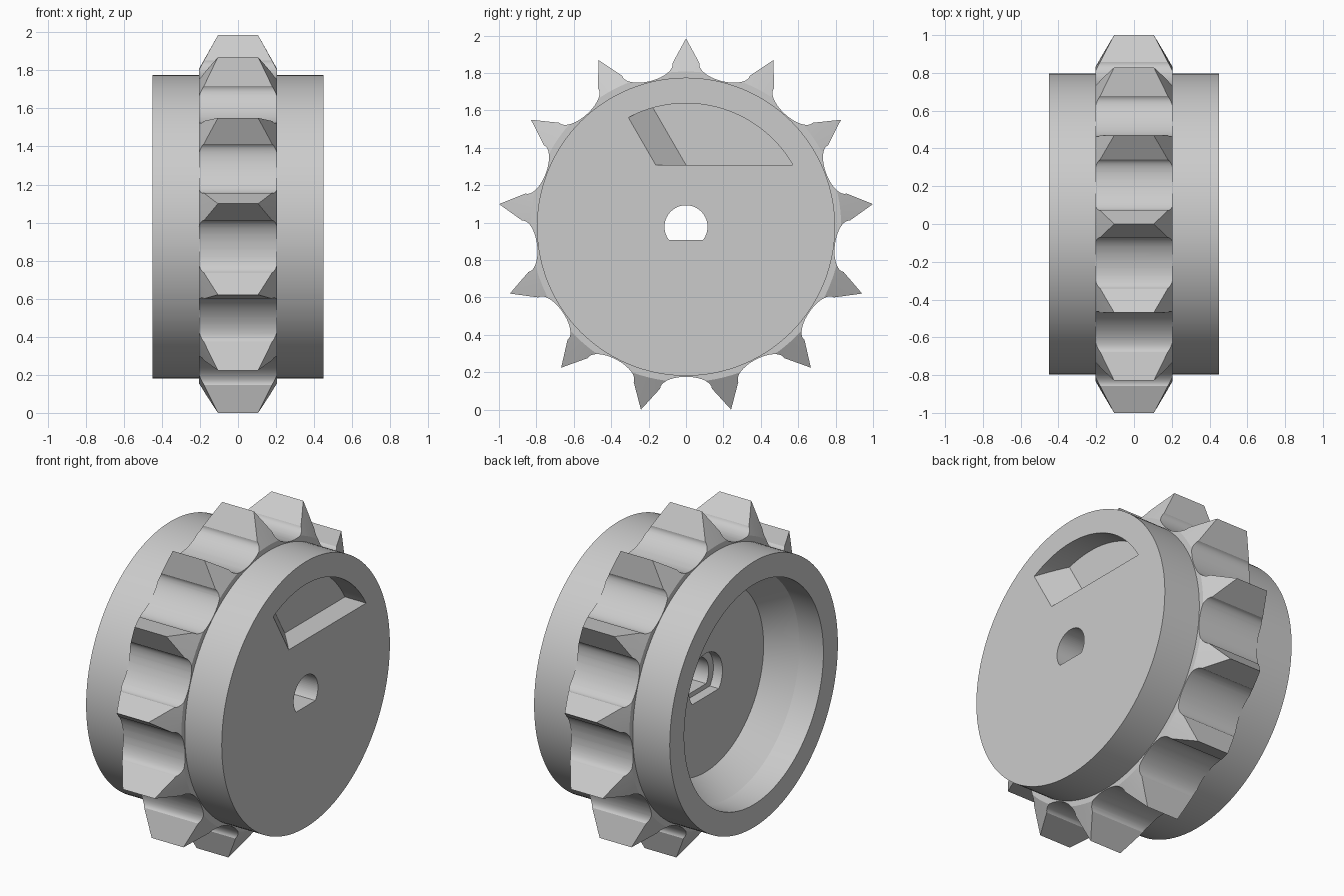
import bpy, bmesh, math
from mathutils import Matrix, Vector

if "Cube" in bpy.data.objects:
    bpy.data.objects.remove(bpy.data.objects["Cube"], do_unlink=True)

TEETH = 13
TIP_R = 1.007                                   # tooth tip radius
AXLE_Z = TIP_R * math.cos(math.pi / TEETH)      # axle height above ground
FACE_X = 0.45                                   # half width of the hub
POCKET_R = 0.66
POCKET_X = 0.31                                 # depth plane of the pockets

grey = bpy.data.materials.new("plain_grey")
grey.use_nodes = True
grey.diffuse_color = (0.6, 0.6, 0.6, 1)
grey.node_tree.nodes["Principled BSDF"].inputs["Base Color"].default_value = grey.diffuse_color


def to_object(bm, name):
    bmesh.ops.recalc_face_normals(bm, faces=bm.faces)
    mesh = bpy.data.meshes.new(name)
    bm.to_mesh(mesh)
    bm.free()
    mesh.materials.append(grey)
    obj = bpy.data.objects.new(name, mesh)
    bpy.context.collection.objects.link(obj)
    return obj


def lathe(name, profile, closed, steps=128):
    """Revolve (x, radius) points about the x axis."""
    bm = bmesh.new()
    verts = [bm.verts.new((x, 0, r)) for x, r in profile]
    pairs = list(zip(verts, verts[1:]))
    if closed:
        pairs.append((verts[-1], verts[0]))
    edges = [bm.edges.new(p) for p in pairs]
    bmesh.ops.spin(bm, geom=verts + edges, cent=(0, 0, 0), axis=(1, 0, 0),
                   angle=math.tau, steps=steps, use_merge=True)
    bmesh.ops.remove_doubles(bm, verts=bm.verts, dist=1e-5)
    return to_object(bm, name)


def prism(outline, x0, x1):
    """Extrude (y, z) points along x."""
    bm = bmesh.new()
    face = bm.faces.new([bm.verts.new((x0, y, z)) for y, z in outline])
    out = bmesh.ops.extrude_face_region(bm, geom=[face])
    moved = [v for v in out["geom"] if isinstance(v, bmesh.types.BMVert)]
    bmesh.ops.translate(bm, verts=moved, vec=(x1 - x0, 0, 0))
    return bm


def combine(target, cutter, operation):
    mod = target.modifiers.new(operation.lower(), 'BOOLEAN')
    mod.operation, mod.solver, mod.object = operation, 'EXACT', cutter
    bpy.context.view_layer.objects.active = target
    bpy.ops.object.modifier_apply(modifier=mod.name)
    bpy.data.objects.remove(cutter, do_unlink=True)


def arc(radius, start, end, n):
    angles = [math.radians(start + (end - start) * i / n) for i in range(n + 1)]
    return [(radius * math.cos(a), radius * math.sin(a)) for a in angles]


# Hub: solid face on one side, stepped cup on the other
hub = lathe("hub", [(FACE_X, 0), (FACE_X, 0.797), (-FACE_X, 0.797), (-FACE_X, 0.66),
                    (-0.29, 0.66), (-0.13, 0.55), (-0.13, 0)], closed=False)

# D-shaped axle hole and its wider recess in the cup floor
for radius, x0, x1 in ((0.115, -0.5, 0.5), (0.16, -0.3, -0.07)):
    bore = prism(arc(radius, -38, 218, 48), x0, x1)
    combine(hub, to_object(bore, "bore_cutter"), 'DIFFERENCE')

# Three segment pockets, each with a ramp at one end
for k in range(3):
    bm = prism(arc(POCKET_R, 30, 150, 48), POCKET_X, 0.5)
    cut = bmesh.ops.bisect_plane(
        bm, geom=bm.verts[:] + bm.edges[:] + bm.faces[:],
        plane_co=Vector((POCKET_X, 0, POCKET_R / 2)),
        plane_no=Vector((-1, -math.cos(math.pi / 6), -0.5)), clear_outer=True)
    rim = [e for e in cut["geom_cut"] if isinstance(e, bmesh.types.BMEdge)]
    bmesh.ops.holes_fill(bm, edges=rim, sides=0)
    bm.transform(Matrix.Rotation(math.tau * k / 3, 4, 'X'))
    combine(hub, to_object(bm, "pocket_cutter"), 'DIFFERENCE')

# Toothed ring: pointed teeth with rounded valleys between them
outline = []
for k in range(TEETH):
    a = math.tau * k / TEETH
    outline.append((TIP_R * math.sin(a), TIP_R * math.cos(a)))
    a += math.pi / TEETH
    for i in range(21):
        s = math.pi * (i / 20 - 0.5)
        t, r = 0.138 * math.sin(s), 0.865 - 0.063 * math.cos(s)
        outline.append((t * math.cos(a) + r * math.sin(a),
                        r * math.cos(a) - t * math.sin(a)))
ring = to_object(prism(outline, -0.3, 0.3), "toothed_ring")

# Conical flanks narrow the teeth toward their tips
envelope = lathe("tooth_envelope", [(-0.205, 0.72), (-0.205, 0.83), (-0.098, 1.02),
                                    (0.098, 1.02), (0.205, 0.83), (0.205, 0.72)], closed=True)
combine(ring, envelope, 'INTERSECT')

# Shading and placement
for obj in (hub, ring):
    obj.location.z = AXLE_Z
    bpy.ops.object.select_all(action='DESELECT')
    obj.select_set(True)
    bpy.context.view_layer.objects.active = obj
    bpy.ops.object.shade_smooth_by_angle(angle=math.radians(25))
